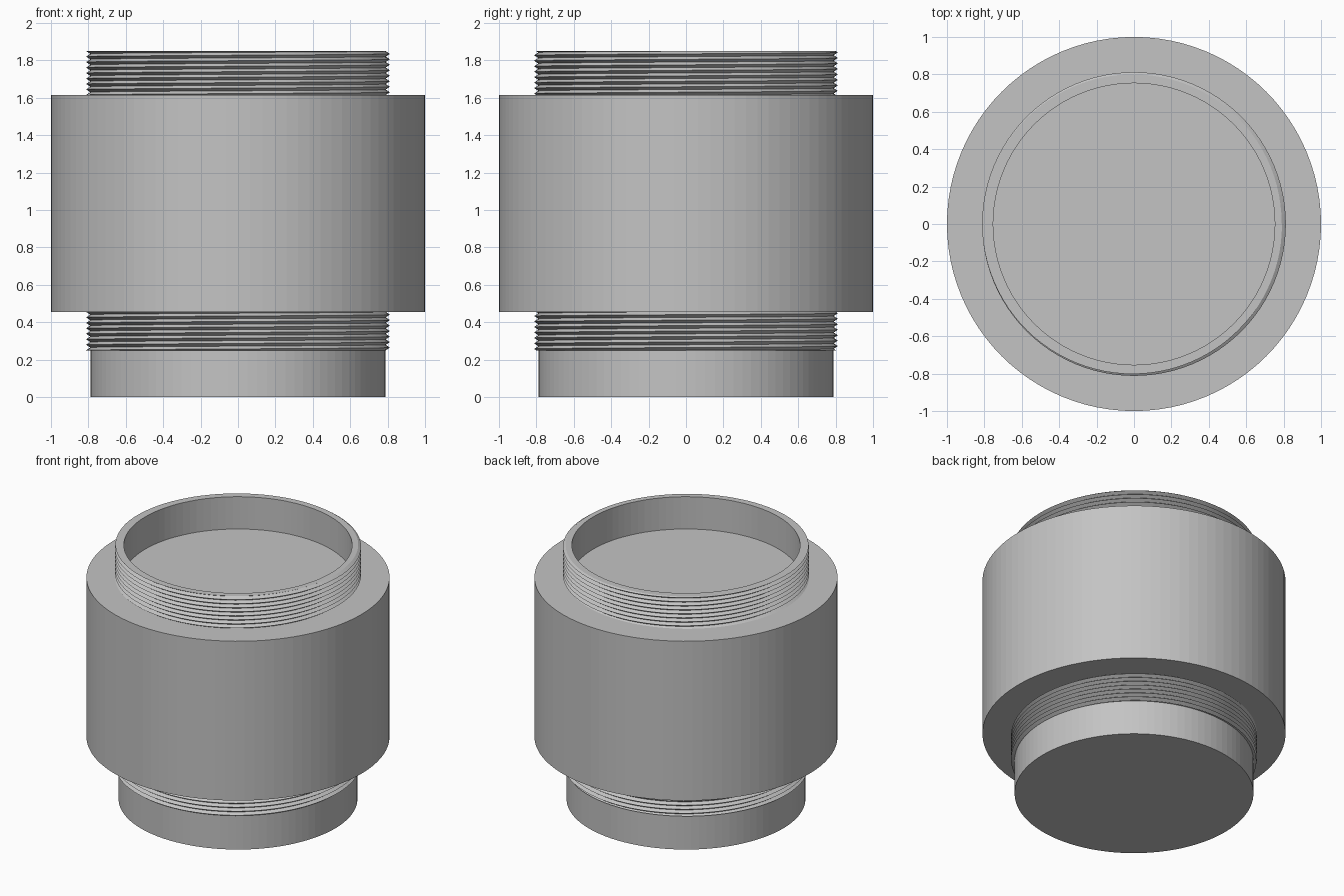
import bpy
import bmesh
from math import cos, sin, pi

if "Cube" in bpy.data.objects:
    bpy.data.objects.remove(bpy.data.objects["Cube"])

SEGMENTS = 96
PITCH = 0.0293
CORE, ROOT, CREST = 0.783, 0.79, 0.812

metal = bpy.data.materials.new("grey metal")
metal.use_nodes = True
grey = (0.55, 0.55, 0.55, 1)
metal.diffuse_color = grey
metal.node_tree.nodes["Principled BSDF"].inputs["Base Color"].default_value = grey


def revolve(name, section, closed=False):
    """Sweep section(turn) -> [(radius, z)] once around the z axis."""
    bm = bmesh.new()
    rings = []
    for i in range(SEGMENTS + 1):
        turn = i / SEGMENTS
        a = turn * 2 * pi
        rings.append([bm.verts.new((r * cos(a), r * sin(a), z))
                      for r, z in section(turn)])
    count = len(rings[0])
    for near, far in zip(rings, rings[1:]):
        for k in range(count if closed else count - 1):
            n = (k + 1) % count
            bm.faces.new((near[k], far[k], far[n], near[n]))
    bmesh.ops.remove_doubles(bm, verts=bm.verts, dist=0.00005)
    bmesh.ops.dissolve_degenerate(bm, edges=bm.edges, dist=0.00005)
    bmesh.ops.recalc_face_normals(bm, faces=bm.faces)
    mesh = bpy.data.meshes.new(name)
    bm.to_mesh(mesh)
    bm.free()
    mesh.materials.append(metal)
    obj = bpy.data.objects.new(name, mesh)
    bpy.context.collection.objects.link(obj)
    return obj


def screw_thread(name, low, high):
    """Right-handed V thread, trimmed flat at both ends."""
    turns = round((high - low) / PITCH)

    def section(turn):
        points = [(CORE, low)]
        for k in range(2 * turns + 3):
            z = low + (k / 2 - 1 + turn) * PITCH
            z = min(max(z, low), high)
            phase = ((z - low) / PITCH - turn) % 1
            height = 1 - abs(2 * phase - 1)
            points.append((ROOT + (CREST - ROOT) * height, z))
        return points + [(CORE, high)]

    return revolve(name, section, closed=True)


# Solid core: bottom plug, neck, wide drum, hollow top collar
outline = [(0, 0), (0.788, 0), (0.788, 0.25), (CORE, 0.25),
           (CORE, 0.455), (1, 0.455), (1, 1.615), (CORE, 1.615),
           (CORE, 1.85), (0.753, 1.85), (0.753, 1.615), (0, 1.615)]
revolve("drum_body", lambda turn: outline)

# Threads on the lower neck and the upper collar
screw_thread("lower_thread", 0.25, 0.455)
screw_thread("upper_thread", 1.615, 1.85)
